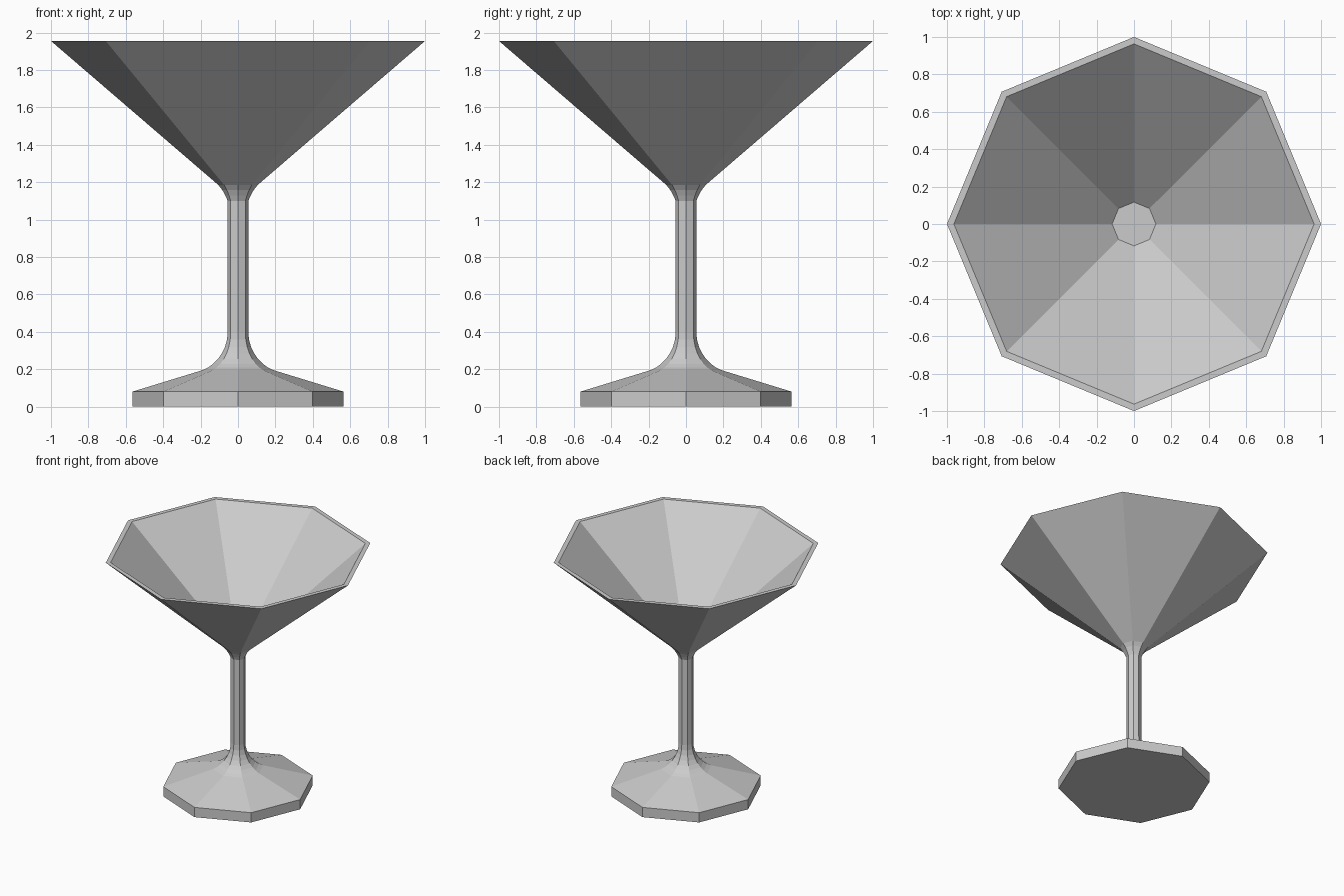
import bpy, bmesh
from math import cos, sin, pi
from mathutils import Vector
from mathutils.geometry import interpolate_bezier

if "Cube" in bpy.data.objects:
    bpy.data.objects.remove(bpy.data.objects["Cube"])

SIDES = 8


def curve(p0, h0, h1, p1, n):
    """Points (radius, z) along a bezier fillet."""
    pts = interpolate_bezier(*[Vector((r, z, 0)) for r, z in (p0, h0, h1, p1)], n)
    return [(p.x, p.y) for p in pts]


def lathe(name, profile, cap_start=False, cap_end=False):
    """Revolve a (radius, z) profile into an eight-sided shell."""
    bm = bmesh.new()
    rings = [[bm.verts.new((r * cos(2 * pi * i / SIDES), r * sin(2 * pi * i / SIDES), z))
              for i in range(SIDES)] for r, z in profile]
    for a, b in zip(rings, rings[1:]):
        for i in range(SIDES):
            j = (i + 1) % SIDES
            bm.faces.new((a[i], a[j], b[j], b[i]))
    if cap_start:
        bm.faces.new(rings[0][::-1])
    if cap_end:
        bm.faces.new(rings[-1])
    mesh = bpy.data.meshes.new(name)
    bm.to_mesh(mesh)
    bm.free()
    obj = bpy.data.objects.new(name, mesh)
    bpy.context.collection.objects.link(obj)
    return obj


# Foot: flat plate, sloped top, then the start of the stem flare
lathe("foot", [(0.565, 0), (0.565, 0.08), (0.19, 0.195)], cap_start=True)

# Stem: curved flare at the bottom, straight shaft, small flare at the top
flare = curve((0.19, 0.195), (0.12, 0.22), (0.055, 0.30), (0.055, 0.40), 8)
neck = curve((0.055, 1.10), (0.066, 1.125), (0.08, 1.16), (0.105, 1.185), 4)
lathe("stem", flare + neck)

# Bowl: outer cone, flat rim, inner cone and flat floor
lathe("bowl", [(0.105, 1.185), (1.0, 1.955), (0.963, 1.955), (0.117, 1.23)], cap_end=True)
